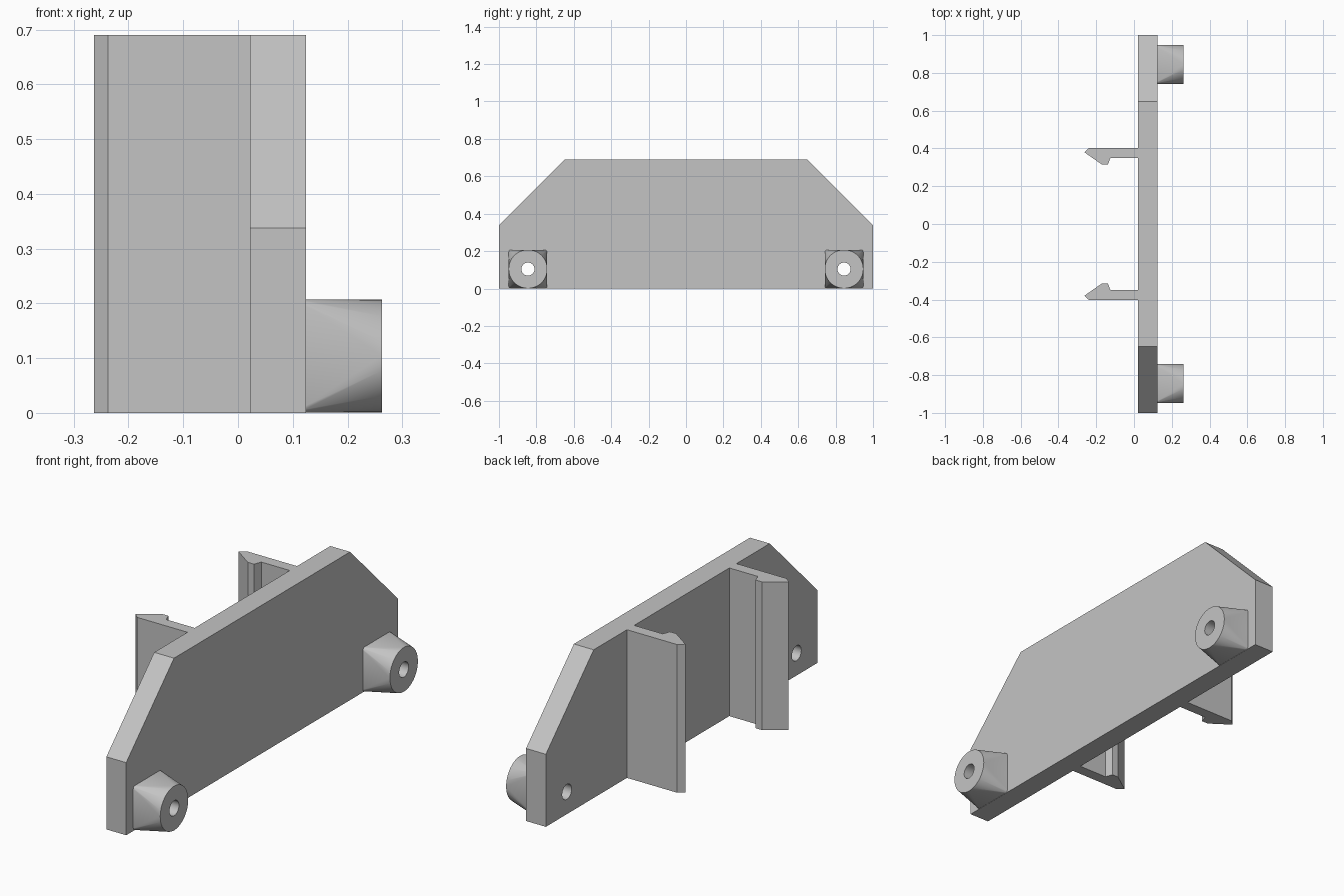
import bpy, bmesh, math
from mathutils import Vector, Matrix

cube = bpy.data.objects.get("Cube")
if cube:
    bpy.data.objects.remove(cube)

grey = bpy.data.materials.new("plain grey")
grey.use_nodes = True
colour = (0.55, 0.55, 0.55, 1)
grey.diffuse_color = colour
grey.node_tree.nodes["Principled BSDF"].inputs["Base Color"].default_value = colour

PLATE_BACK, PLATE_FRONT, BOSS_END = 0.022, 0.124, 0.263
HEIGHT = 0.69
BOSS_Y, BOSS_Z, BOSS_R, HOLE_R = 0.845, 0.104, 0.103, 0.035


def finish(name, bm):
    bmesh.ops.recalc_face_normals(bm, faces=bm.faces)
    mesh = bpy.data.meshes.new(name)
    bm.to_mesh(mesh)
    bm.free()
    obj = bpy.data.objects.new(name, mesh)
    bpy.context.collection.objects.link(obj)
    mesh.materials.append(grey)
    return obj


def prism(name, points, direction):
    """Extrude a closed outline along a direction."""
    bm = bmesh.new()
    face = bm.faces.new([bm.verts.new(p) for p in points])
    ext = bmesh.ops.extrude_face_region(bm, geom=[face])
    verts = [v for v in ext["geom"] if isinstance(v, bmesh.types.BMVert)]
    bmesh.ops.translate(bm, verts=verts, vec=direction)
    return finish(name, bm)


def activate(obj):
    bpy.ops.object.select_all(action="DESELECT")
    obj.select_set(True)
    bpy.context.view_layer.objects.active = obj


def drill(obj, side):
    """Cut the screw hole through a part."""
    bm = bmesh.new()
    place = Matrix.Translation((0.15, side * BOSS_Y, BOSS_Z)) @ Matrix.Rotation(math.pi / 2, 4, "Y")
    bmesh.ops.create_cone(bm, cap_ends=True, segments=24, radius1=HOLE_R,
                          radius2=HOLE_R, depth=0.6, matrix=place)
    cutter = finish("hole_cutter", bm)
    cutter.hide_render = True
    mod = obj.modifiers.new("hole", "BOOLEAN")
    mod.operation, mod.solver, mod.object = "DIFFERENCE", "EXACT", cutter
    activate(obj)
    bpy.ops.object.modifier_apply(modifier=mod.name)
    bpy.data.objects.remove(cutter)


def boss(name, side):
    """Square foot blending into a round end."""
    bm = bmesh.new()
    centre = Vector((0, side * BOSS_Y, BOSS_Z))
    corner = 0.012
    inset = BOSS_R - corner
    for sy in (-1, 1):
        for sz in (-1, 1):
            for i in range(4):
                a = i * math.pi / 6
                bm.verts.new(centre + Vector((PLATE_FRONT, sy * (inset + corner * math.cos(a)),
                                              sz * (inset + corner * math.sin(a)))))
    for i in range(48):
        a = i * math.tau / 48
        bm.verts.new(centre + Vector((BOSS_END, BOSS_R * math.cos(a), BOSS_R * math.sin(a))))
    bmesh.ops.convex_hull(bm, input=bm.verts)
    bmesh.ops.dissolve_limit(bm, angle_limit=0.01, verts=bm.verts, edges=bm.edges)
    return finish(name, bm)


# Plate with sloped upper corners
half = [(1, 0), (1, 0.338), (0.648, HEIGHT)]
outline = half + [(-y, z) for y, z in reversed(half)]
plate = prism("back_plate", [(PLATE_BACK, y, z) for y, z in outline],
              (PLATE_FRONT - PLATE_BACK, 0, 0))

# Hooked clips, mirrored, with hooks facing each other
hook = [(PLATE_BACK, 0.403), (-0.237, 0.403), (-0.263, 0.38), (-0.17, 0.315),
        (-0.138, 0.315), (-0.125, 0.35), (PLATE_BACK, 0.35)]
for name, side in (("left_side_clip", 1), ("right_side_clip", -1)):
    prism(name, [(x, side * y, 0) for x, y in hook], (0, 0, HEIGHT))

# Screw bosses with through holes
for name, side in (("rear_boss", 1), ("front_boss", -1)):
    part = boss(name, side)
    for obj in (part, plate):
        drill(obj, side)
    activate(part)
    bpy.ops.object.shade_smooth_by_angle(angle=math.radians(30))
activate(plate)
bpy.ops.object.shade_smooth_by_angle(angle=math.radians(30))
